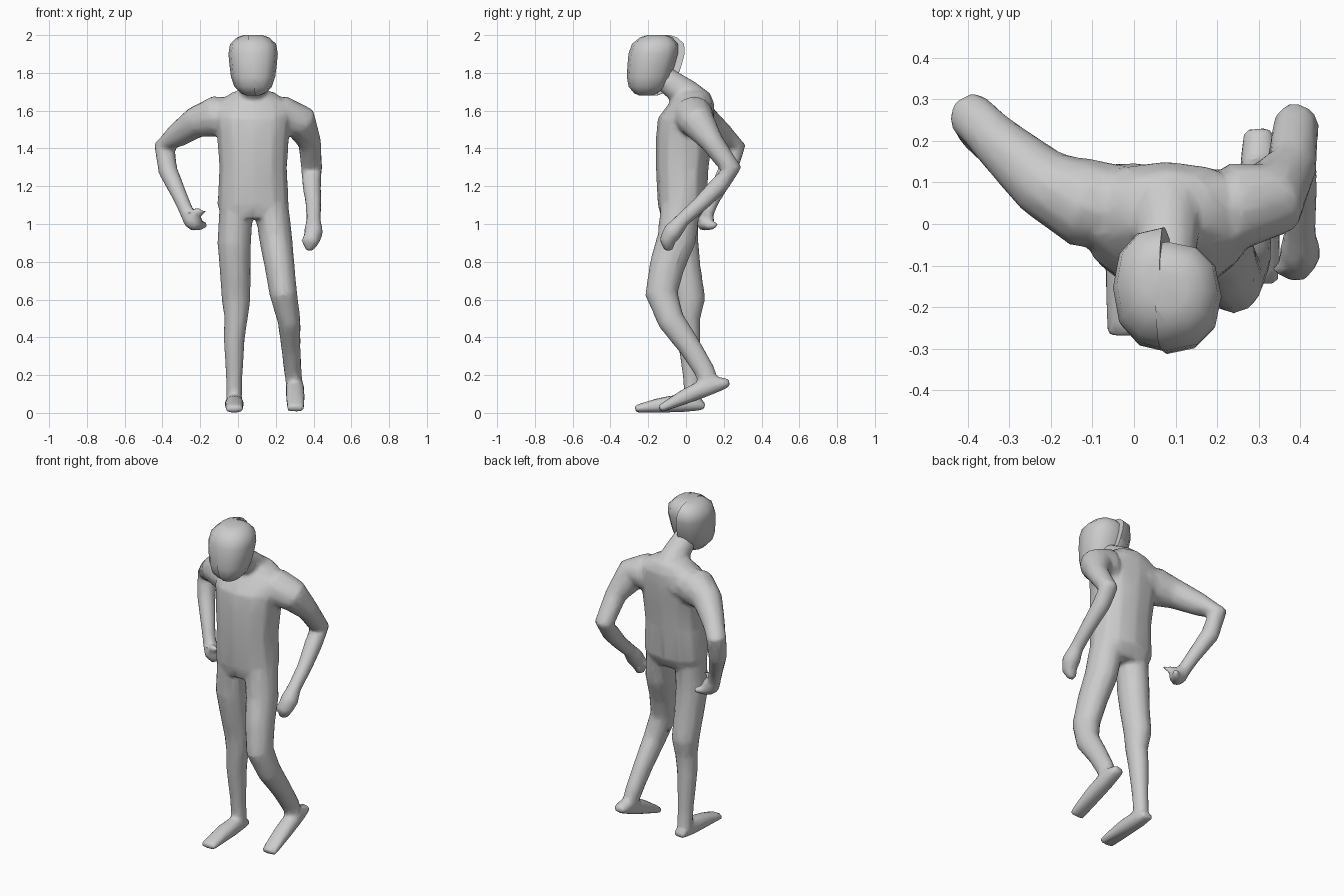
import bpy
import bmesh
import math
from mathutils import Vector

cube = bpy.data.objects.get("Cube")
if cube:
    bpy.data.objects.remove(cube, do_unlink=True)

# One plain grey for the whole figure
grey = bpy.data.materials.new("plain_grey")
grey.use_nodes = True
colour = (0.6, 0.6, 0.6, 1)
grey.diffuse_color = colour
grey.node_tree.nodes["Principled BSDF"].inputs["Base Color"].default_value = colour


def signed_power(value, power):
    return math.copysign(abs(value) ** power, value)


def loft(bm, centres, widths, depths, power=1, level=False, sides=12):
    """Skin a row of oval sections set across the path through the centres."""
    centres = [Vector(centre) for centre in centres]
    last = len(centres) - 1
    loops = []
    for i, centre in enumerate(centres):
        along = centres[min(i + 1, last)] - centres[max(i - 1, 0)]
        along = Vector((0, 0, 1)) if level else along.normalized()
        side = Vector((1, 0, 0))
        side = (side - along * side.dot(along)).normalized()
        back = along.cross(side)
        loop = []
        for k in range(sides):
            angle = math.tau * k / sides
            across = side * widths[i] * signed_power(math.cos(angle), power)
            through = back * depths[i] * signed_power(math.sin(angle), power)
            loop.append(bm.verts.new(centre + across + through))
        loops.append(loop)
    for low, high in zip(loops, loops[1:]):
        for k in range(sides):
            n = (k + 1) % sides
            bm.faces.new((low[k], low[n], high[n], high[k]))
    bm.faces.new(loops[0][::-1])
    bm.faces.new(loops[-1])


def limb(bm, widths, *points, deepen=1):
    """Limb along the points with one width for each point."""
    loft(bm, points, widths, [width * deepen for width in widths])


def foot(bm, heel, toe, steps=6):
    """Foot with its highest point near the ankle and a thin toe."""
    heel, toe = Vector(heel), Vector(toe)
    centres, widths, depths = [], [], []
    for i in range(steps + 1):
        t = i / steps
        arch = math.sin(math.pi * t ** 0.7)
        centres.append(heel.lerp(toe, t) + Vector((0, 0, 0.02 * arch)))
        widths.append(0.035 + 0.013 * t + 0.01 * arch)
        depths.append(0.02 + 0.027 * arch)
    loft(bm, centres, widths, depths, power=0.85)


def finish(bm, name):
    """Turn the mesh into a smooth grey object."""
    bmesh.ops.recalc_face_normals(bm, faces=bm.faces)
    mesh = bpy.data.meshes.new(name)
    bm.to_mesh(mesh)
    bm.free()
    mesh.materials.append(grey)
    obj = bpy.data.objects.new(name, mesh)
    bpy.context.collection.objects.link(obj)
    bpy.ops.object.select_all(action="DESELECT")
    bpy.context.view_layer.objects.active = obj
    obj.select_set(True)
    bpy.ops.object.shade_smooth_by_angle(angle=math.radians(50))
    return obj


body = bmesh.new()
middle = 0.08

# Torso: height, setback, half width, half depth
torso = [
    (1.03, -.03, .16, .1),
    (1.1, -.02, .19, .13),
    (1.3, -.02, .18, .14),
    (1.45, -.01, .19, .15),
    (1.56, 0, .2, .15),
    (1.64, .03, .19, .12),
    (1.7, .04, .11, .08),
]
loft(body, [(middle, y, z) for z, y, w, d in torso],
     [w for z, y, w, d in torso], [d for z, y, w, d in torso], power=0.85, level=True)

# Neck, leaning forward
limb(body, [.1, .08, .066], (middle, .06, 1.62), (middle, 0, 1.69), (middle, -.13, 1.78))

# Right arm, elbow out and hand by the hip
limb(body, [.11, .11, .085, .066, .058, .052, .04, .039, .052, .036],
     (0, .04, 1.57), (-.12, .05, 1.57), (-.22, .1, 1.54), (-.32, .19, 1.47), (-.39, .26, 1.41),
     (-.37, .22, 1.28), (-.3, .14, 1.13), (-.27, .11, 1.06), (-.24, .1, 1.02), (-.21, .1, .98))
# Right thumb and fingers
limb(body, [.028, .022, .016], (-.25, .09, 1.04), (-.21, .06, 1.07), (-.17, .06, 1.06))
limb(body, [.034, .026, .018], (-.23, .1, 1), (-.2, .13, .99), (-.17, .16, 1))

# Left arm, elbow back and hand forward
limb(body, [.11, .11, .094, .062, .056, .051, .043, .039, .052, .043, .024],
     (.1, .04, 1.57), (.24, .04, 1.57), (.33, .06, 1.54), (.38, .14, 1.43), (.39, .24, 1.29),
     (.39, .18, 1.21), (.4, .08, 1.11), (.4, -.02, 1.02), (.4, -.07, .96),
     (.39, -.1, .91), (.37, -.09, .86))
# Left thumb
limb(body, [.028, .02, .014], (.38, -.09, .95), (.36, -.11, .92), (.34, -.11, .9))

# Left leg, knee bent and heel raised
limb(body, [.09, .088, .08, .074, .062, .052, .047, .042],
     (.18, -.03, 1.08), (.2, -.05, .92), (.22, -.1, .78), (.24, -.13, .63),
     (.27, -.08, .49), (.28, .02, .35), (.29, .1, .22), (.3, .13, .13), deepen=1.18)
foot(body, (.3, .23, .16), (.305, -.14, .02))

# Right leg, nearly straight with the foot flat
limb(body, [.09, .09, .083, .077, .062, .057, .045, .042],
     (-.01, -.03, 1.08), (-.02, -.03, .9), (-.015, -.01, .76), (-.01, .02, .6),
     (-.01, .01, .5), (-.02, .015, .4), (-.02, .03, .2), (-.02, .04, .06), deepen=1.08)
foot(body, (-.02, .1, .035), (-.02, -.27, .02))

# Fuse the limbs into one low-poly skin
skin = finish(body, "body")
fuse = skin.modifiers.new("fuse", "REMESH")
fuse.mode = "VOXEL"
fuse.voxel_size = 0.012
fuse.use_smooth_shade = True
soften = skin.modifiers.new("soften", "SMOOTH")
soften.iterations = 7
reduce = skin.modifiers.new("reduce", "DECIMATE")
reduce.ratio = 0.12


def head_half(name, keep, shift, deepen, seam):
    """One side of the egg-shaped head, cut along a slanted seam."""
    half = bmesh.new()
    centres, widths = [], []
    steps = 8
    for i in range(steps + 1):
        u = 0.97 * math.sin(math.pi * (i / steps - 0.5))
        centres.append((middle, -0.17 + 0.03 * u + shift, 1.84 + 0.165 * u))
        widths.append(0.125 * (1 + 0.15 * u) * math.sqrt(1 - u ** 4))
    loft(half, centres, widths, [w * deepen for w in widths], power=0.85, level=True)
    cut = bmesh.ops.bisect_plane(
        half, geom=half.verts[:] + half.edges[:] + half.faces[:],
        plane_co=(seam, 0, 1.85), plane_no=(keep, 0, 0.12 * keep), clear_outer=True)
    rim = [e for e in cut["geom_cut"] if isinstance(e, bmesh.types.BMEdge)]
    bmesh.ops.edgeloop_fill(half, edges=rim)
    finish(half, name)


# Head in two halves that meet at a stepped seam
head_half("head_right_half", 1, 0.005, 1.13, 0.08)
head_half("head_left_half", -1, -0.015, 1.0, 0.07)
